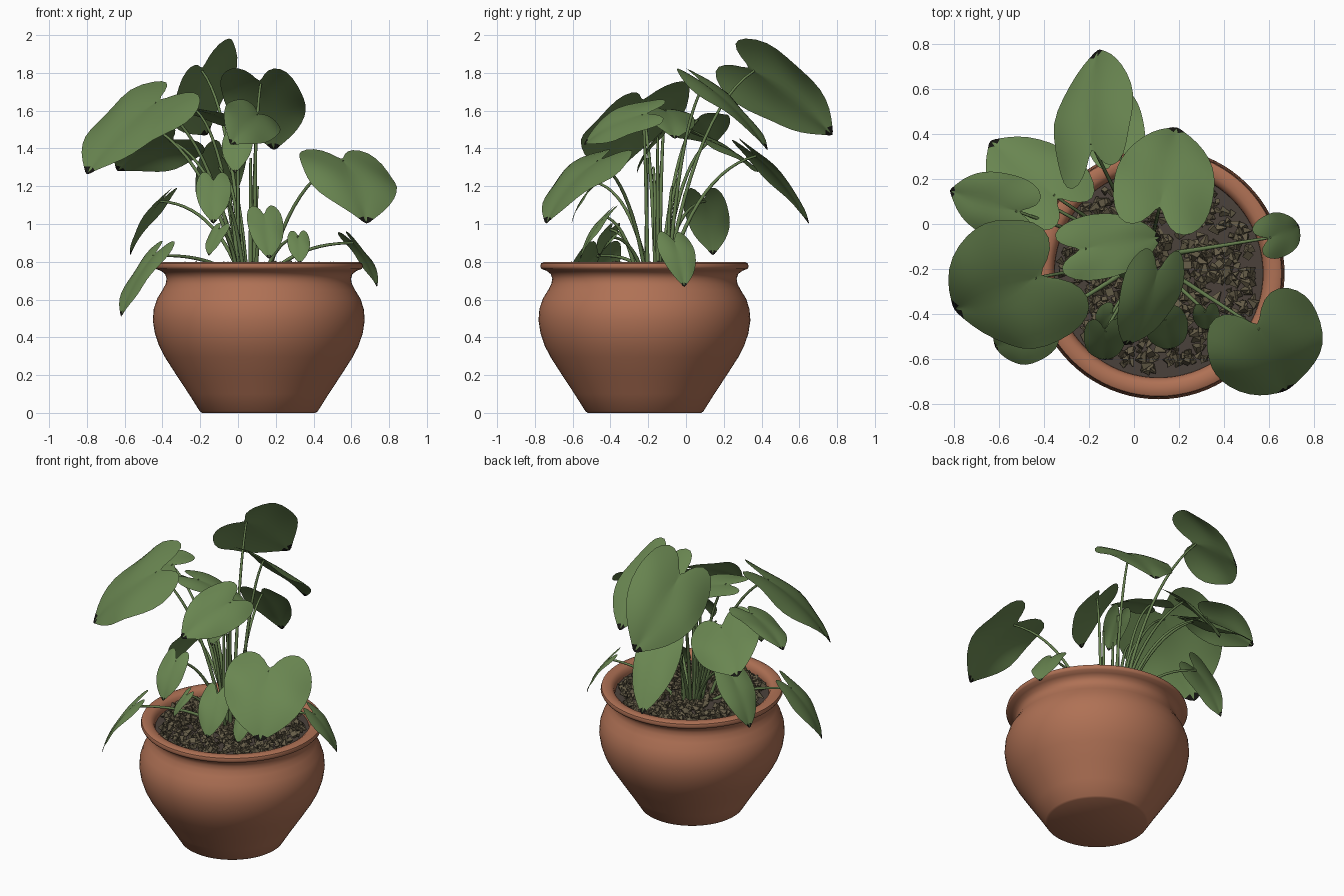
import bpy, bmesh, math, random
from mathutils import Vector, Matrix, Euler

if "Cube" in bpy.data.objects:
    bpy.data.objects.remove(bpy.data.objects["Cube"])

random.seed(4)
CX, CY = 0.11, -0.22          # pot axis
UP = Vector((0, 0, 1))


def material(name, rgb):
    m = bpy.data.materials.new(name)
    m.diffuse_color = (*rgb, 1)
    m.use_nodes = True
    m.node_tree.nodes["Principled BSDF"].inputs["Base Color"].default_value = m.diffuse_color
    return m


TERRACOTTA = material("terracotta", (0.43, 0.165, 0.09))
GREEN = material("leaf green", (0.142, 0.238, 0.082))
STEM = material("stem green", (0.13, 0.21, 0.075))
SOIL = material("dark soil", (0.07, 0.054, 0.044))
PEBBLE = material("pebble brown", (0.13, 0.108, 0.064))
DRY = material("dry black tip", (0.008, 0.008, 0.006))


def finish(bm, name, mats, smooth=True):
    bmesh.ops.recalc_face_normals(bm, faces=bm.faces)
    me = bpy.data.meshes.new(name)
    bm.to_mesh(me)
    bm.free()
    for m in mats:
        me.materials.append(m)
    ob = bpy.data.objects.new(name, me)
    bpy.context.collection.objects.link(ob)
    if smooth:
        bpy.ops.object.select_all(action='DESELECT')
        ob.select_set(True)
        bpy.context.view_layer.objects.active = ob
        bpy.ops.object.shade_smooth_by_angle(angle=math.radians(45))
    return ob


def lathe(name, profile, mat, steps=80):
    bm = bmesh.new()
    verts = [bm.verts.new((CX + r, CY, z)) for r, z in profile]
    edges = [bm.edges.new(p) for p in zip(verts, verts[1:])]
    bmesh.ops.spin(bm, geom=verts + edges, cent=(CX, CY, 0), axis=(0, 0, 1),
                   angle=2 * math.pi, steps=steps)
    bmesh.ops.remove_doubles(bm, verts=bm.verts, dist=0.0005)
    return finish(bm, name, [mat])


# Pot: flared foot, round belly, narrow neck, rolled rim, inner wall
lathe("pot", [(0, 0), (0.3, 0), (0.312, 0.008), (0.37, 0.1), (0.436, 0.2), (0.497, 0.295),
              (0.528, 0.355), (0.55, 0.42), (0.561, 0.49), (0.556, 0.55), (0.538, 0.605),
              (0.51, 0.65), (0.493, 0.682), (0.488, 0.71), (0.496, 0.735), (0.518, 0.752),
              (0.545, 0.762), (0.552, 0.775), (0.547, 0.792), (0.53, 0.8), (0.495, 0.798),
              (0.475, 0.785), (0.466, 0.76), (0.46, 0.7)], TERRACOTTA)
lathe("soil", [(0, 0.752), (0.2, 0.752), (0.468, 0.745)], SOIL)

# Pebbles: scattered little pyramids
bm = bmesh.new()
for i in range(800):
    r, a = 0.44 * math.sqrt(random.random()), random.uniform(0, 2 * math.pi)
    s = random.uniform(0.014, 0.026)
    m = (Matrix.Translation((CX + r * math.cos(a), CY + r * math.sin(a), random.uniform(0.75, 0.775)))
         @ Euler([random.uniform(0, 6.28) for _ in range(3)]).to_matrix().to_4x4())
    bmesh.ops.create_cone(bm, cap_ends=True, segments=4, radius1=s, radius2=s * 0.2,
                          depth=s * 1.9, matrix=m)
finish(bm, "pebbles", [PEBBLE], smooth=False)

# Half outline of a heart-shaped leaf: (sideways, lengthways) from notch to tip
HALF = [(0, 0), (0.14, -0.2), (0.42, -0.33), (0.74, -0.28), (0.95, -0.06), (1, 0.18),
        (0.94, 0.42), (0.76, 0.64), (0.45, 0.83), (0.14, 0.95), (0, 1.02)]


def leaf(name, base, tip, half_width, roll=0, bulge=0.25):
    """Arched heart leaf; roll lifts its right side (degrees)."""
    length = tip - base
    side_dir = length.cross(UP).normalized()
    w = Matrix.Rotation(-math.radians(roll), 3, length) @ side_dir * half_width
    normal = w.cross(length).normalized()
    phase = random.uniform(0, 6.28)

    def place(u, v):
        lift = (bulge * v * (1 - v) * length.length
                + half_width * (0.22 * abs(u) - 0.3 * u * u
                                + 0.1 * u * u * math.sin(7 * v + 2 * u + phase)))
        return base + w * u + length * v + normal * lift

    bm = bmesh.new()
    n, across = len(HALF) - 1, 4
    for side in (-1, 1):
        rows = []
        for i, (u, v) in enumerate(HALF):
            mid = i / n
            rows.append([bm.verts.new(place(side * u * t / across, mid + (v - mid) * t / across))
                         for t in range(across + 1)])
        for i, (a, b) in enumerate(zip(rows, rows[1:])):
            for t in range(across):
                f = bm.faces.new((a[t], a[t + 1], b[t + 1], b[t]))
                f.material_index = int(i == n - 1 and t > 0)     # withered tip
    bmesh.ops.remove_doubles(bm, verts=bm.verts, dist=0.0004)
    ob = finish(bm, name, [GREEN, DRY])
    sub = ob.modifiers.new("smooth", 'SUBSURF')
    sub.levels = sub.render_levels = 1


stems = bpy.data.curves.new("stems", 'CURVE')
stems.dimensions = '3D'
stems.bevel_depth = 0.01
stems.bevel_resolution = 2
stems.materials.append(STEM)


def stem(end):
    """Arching stalk from the middle of the clump to a point."""
    low = end.z < 1.05
    reach = 0.12 if low or end.x > 0.3 else 0.06
    a = math.atan2(end.y + 0.15, end.x - 0.06)
    root = Vector((0.06 + reach * math.cos(a), -0.15 + reach * math.sin(a), 0.74))
    ctrl = root.lerp(end, 0.35)
    ctrl.z = root.z + (end.z - root.z) * 0.75 + (0.04 if low else 0.08)
    sp = stems.splines.new('POLY')
    sp.points.add(12)
    for i, p in enumerate(sp.points):
        t = i / 12
        p.co = (*(root * (1 - t) ** 2 + ctrl * (2 * t * (1 - t)) + end * t * t), 1)
        p.radius = 1.15 - 0.5 * t


# Large leaves: notch point, tip point, half width, roll, bulge
LARGE = {
    "top_back_leaf": ((-.19, .36, 1.81), (-.16, .775, 1.47), .25, 48, .2),
    "broad_back_leaf": ((.12, .1, 1.74), (.19, .43, 1.39), .23, -3, .2),
    "left_back_leaf": ((-.36, .13, 1.44), (-.64, .37, 1.28), .22, -25, .15),
    "low_back_leaf": ((-.08, .37, 1.36), (-.13, .65, 1), .14, 8, .2),
    "far_left_leaf": ((-.53, .06, 1.55), (-.82, .15, 1.42), .16, 18, .25),
    "big_left_leaf": ((-.44, -.24, 1.64), (-.8, -.38, 1.26), .32, 16, .25),
    "center_leaf": ((-.22, -.11, 1.6), (.12, -.06, 1.45), .15, 8, .25),
    "front_high_leaf": ((.1, -.23, 1.58), (-.04, -.54, 1.42), .16, 38, .3),
    "big_right_leaf": ((.56, -.47, 1.33), (.68, -.74, 1), .27, 4, .35),
}
for name, (base, tip, width, roll, bulge) in LARGE.items():
    leaf(name, Vector(base), Vector(tip), width, roll, bulge)
    stem(Vector(base))

# Small leaves share one drooping shape: notch point, compass heading, length
SMALL = {
    "front_mid_leaf": ((-.13, -.48, 1.22), -90, .25),
    "front_heart_leaf": ((.14, -.43, 1.04), -79, .26),
    "small_front_leaf": ((.32, -.39, .93), -85, .16),
    "right_rim_leaf": ((.61, -.06, .9), 22, .27),
    "left_rim_leaf": ((-.45, -.47, .83), 205, .37),
    "left_mid_leaf": ((-.41, .1, 1.12), 165, .33),
    "tiny_inner_leaf": ((-.1, -.4, .97), 228, .16),
    "inner_high_leaf": ((0, -.15, 1.46), -98, .22),
}
PITCH = math.radians(60)
for name, (base, heading, size) in SMALL.items():
    base, h = Vector(base), math.radians(heading)
    drop = Vector((math.cos(h) * math.cos(PITCH), math.sin(h) * math.cos(PITCH), -math.sin(PITCH)))
    leaf(name, base, base + drop * size, size * 0.38)
    stem(base)

# A few bare shoots in the middle of the clump
for i in range(4):
    a = 1.6 * i + 0.5
    stem(Vector((0.12 * math.cos(a), -0.12 + 0.1 * math.sin(a), 1.2 + 0.05 * i)))
bpy.context.collection.objects.link(bpy.data.objects.new("stems", stems))
